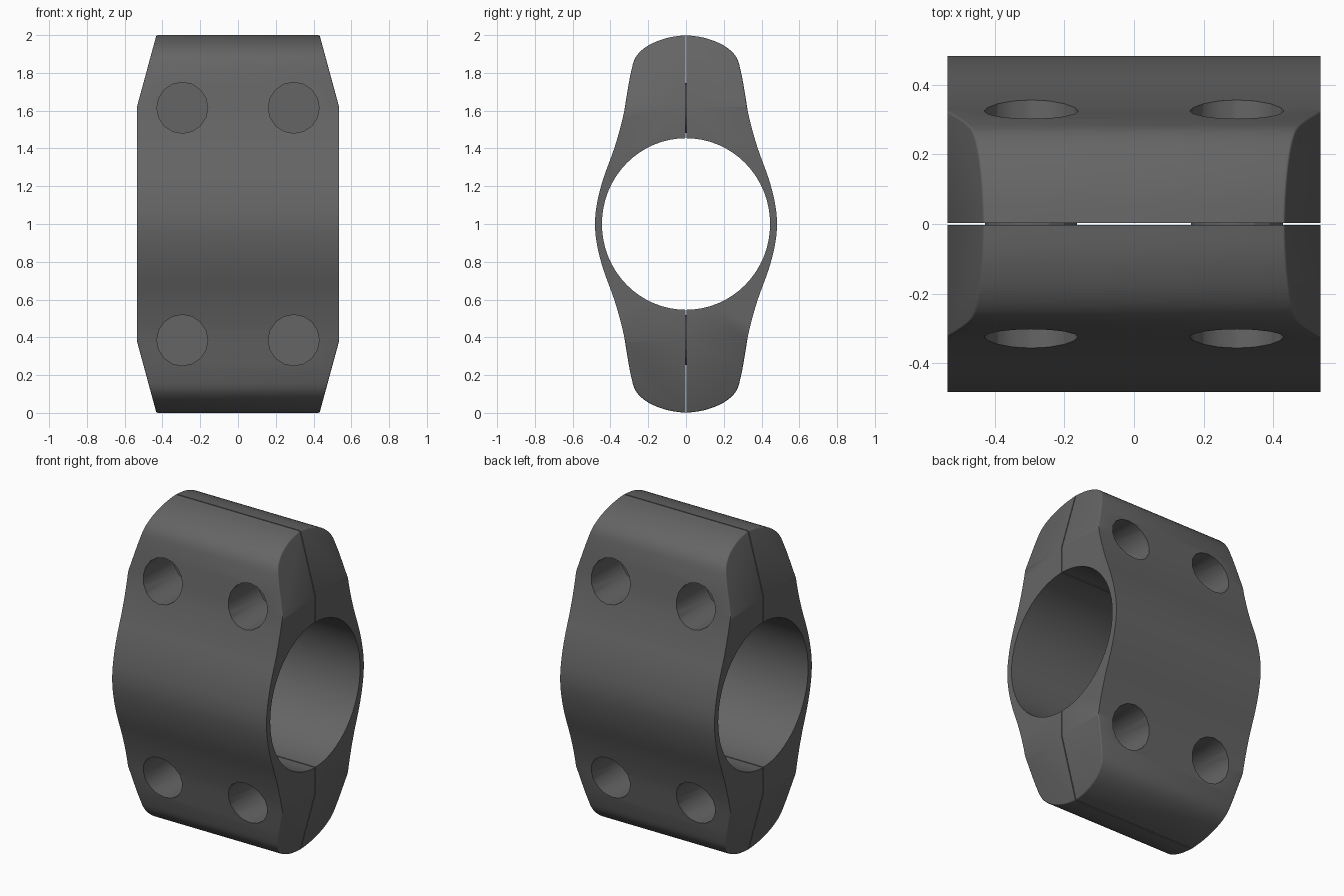
import bpy, bmesh, math
from mathutils import Vector, Matrix

if "Cube" in bpy.data.objects:
    bpy.data.objects.remove(bpy.data.objects["Cube"])

GAP = 0.003
HOLES = [(sx * 0.295, 1 + sz * 0.615) for sx in (-1, 1) for sz in (-1, 1)]

mat = bpy.data.materials.new("dark grey")
mat.diffuse_color = (0.13, 0.13, 0.13, 1)
mat.use_nodes = True
mat.node_tree.nodes["Principled BSDF"].inputs["Base Color"].default_value = mat.diffuse_color


def make(name, bm):
    me = bpy.data.meshes.new(name)
    bmesh.ops.recalc_face_normals(bm, faces=bm.faces)
    bm.to_mesh(me)
    bm.free()
    me.materials.append(mat)
    ob = bpy.data.objects.new(name, me)
    bpy.context.collection.objects.link(ob)
    return ob


def cylinder(bm, r, depth, sides, matrix):
    bmesh.ops.create_cone(bm, cap_ends=True, segments=sides, radius1=r,
                          radius2=r, depth=depth, matrix=matrix)


def smooth_curve(pts, n=4):
    # Catmull-Rom through the profile points
    out = []
    for i in range(len(pts) - 1):
        p0, p1, p2, p3 = (Vector(pts[min(max(i + k, 0), len(pts) - 1)]) for k in (-1, 0, 1, 2))
        for j in range(n):
            t = j / n
            out.append(0.5 * (2 * p1 + (p2 - p0) * t + (2 * p0 - 5 * p1 + 4 * p2 - p3) * t * t
                              + (3 * p1 - p0 - 3 * p2 + p3) * t ** 3))
    return out + [Vector(pts[-1])]


# Side profile of one clamp half: distance from the split, height from the centre
quarter = [(0, 1), (0.1, 0.985), (0.2, 0.945), (0.265, 0.885), (0.292, 0.8), (0.312, 0.69),
           (0.335, 0.56), (0.38, 0.4), (0.438, 0.24), (0.471, 0.11)]
lower = [(y, -z) for y, z in reversed(quarter)]
profile = smooth_curve(quarter + [(0.482, 0)] + lower)
outline = [(p.x, p.y) for p in profile] + [(-p.x, p.y) for p in reversed(profile[1:-1])]

# Solid body: profile extruded along x
bm = bmesh.new()
face = bm.faces.new([bm.verts.new((-0.535, y, z + 1)) for y, z in outline])
ext = bmesh.ops.extrude_face_region(bm, geom=[face])
bmesh.ops.translate(bm, vec=(1.07, 0, 0),
                    verts=[v for v in ext["geom"] if isinstance(v, bmesh.types.BMVert)])

# Sloping ends of the arms
slopes = []
for sx in (-1, 1):
    for sz in (-1, 1):
        co = Vector((sx * 0.535, 0, 1 + sz * 0.62))
        no = Vector((sx * 0.35, 0, sz * 0.095)).normalized()
        res = bmesh.ops.bisect_plane(bm, geom=bm.verts[:] + bm.edges[:] + bm.faces[:], dist=1e-5,
                                     plane_co=co, plane_no=no, clear_outer=True)
        cut = [e for e in res["geom_cut"] if isinstance(e, bmesh.types.BMEdge)]
        bmesh.ops.holes_fill(bm, edges=[e for e in bm.edges if e.is_boundary], sides=0)
        slopes.append((co, no))
bmesh.ops.recalc_face_normals(bm, faces=bm.faces)

# Rounded rim around the sloping ends
rim = []
for e in bm.edges:
    if len(e.link_faces) != 2:
        continue
    on_slope = any(all(abs((v.co - co).dot(no)) < 1e-4 for v in e.verts) for co, no in slopes)
    if on_slope and e.calc_face_angle() > math.radians(30):
        rim.append(e)
bmesh.ops.bevel(bm, geom=rim, offset=0.04, segments=3, profile=0.5, affect='EDGES',
                clamp_overlap=True)
body = make("clamp_body", bm)

# Cutters: bore, split slot side and blind bolt holes
bm = bmesh.new()
cylinder(bm, 0.452, 2, 64, Matrix.Translation((0, 0, 1)) @ Matrix.Diagonal((1, 0.985, 1.005, 1))
         @ Matrix.Rotation(math.pi / 2, 4, 'Y'))
bore = make("bore_cutter", bm)
bm = bmesh.new()
for x, z in HOLES:
    for s in (-1, 1):
        cylinder(bm, 0.135, 0.8, 16, Matrix.Translation((x, s * 0.43, z))
                 @ Matrix.Rotation(math.pi / 2, 4, 'X'))
holes = make("bolt_hole_cutter", bm)


def slab(name, y0, y1):
    b = bmesh.new()
    bmesh.ops.create_cube(b, size=1, matrix=Matrix.Translation((0, (y0 + y1) / 2, 1))
                          @ Matrix.Diagonal((3, y1 - y0, 3, 1)))
    return make(name, b)


keep = {"front_clamp_half": slab("front_slab", -2, -GAP),
        "back_clamp_half": slab("back_slab", GAP, 2)}

# Two clamp halves
for name, side in keep.items():
    half = body.copy()
    half.data = body.data.copy()
    half.name = name
    bpy.context.collection.objects.link(half)
    for cutter, op in ((bore, 'DIFFERENCE'), (holes, 'DIFFERENCE'), (side, 'INTERSECT')):
        m = half.modifiers.new("cut", 'BOOLEAN')
        m.object, m.operation, m.solver = cutter, op, 'EXACT'
    bpy.context.view_layer.update()
    deps = bpy.context.evaluated_depsgraph_get()
    mesh = bpy.data.meshes.new_from_object(half.evaluated_get(deps))
    half.modifiers.clear()
    half.data = mesh
    bpy.ops.object.select_all(action='DESELECT')
    half.select_set(True)
    bpy.context.view_layer.objects.active = half
    bpy.ops.object.shade_smooth_by_angle(angle=math.radians(32))

for ob in [body, bore, holes, *keep.values()]:
    bpy.data.objects.remove(ob)

# Bolt shanks bridging the split
bm = bmesh.new()
for x, z in HOLES:
    cylinder(bm, 0.132, 0.04, 16, Matrix.Translation((x, 0, z)) @ Matrix.Rotation(math.pi / 2, 4, 'X'))
make("bolt_shanks", bm)
